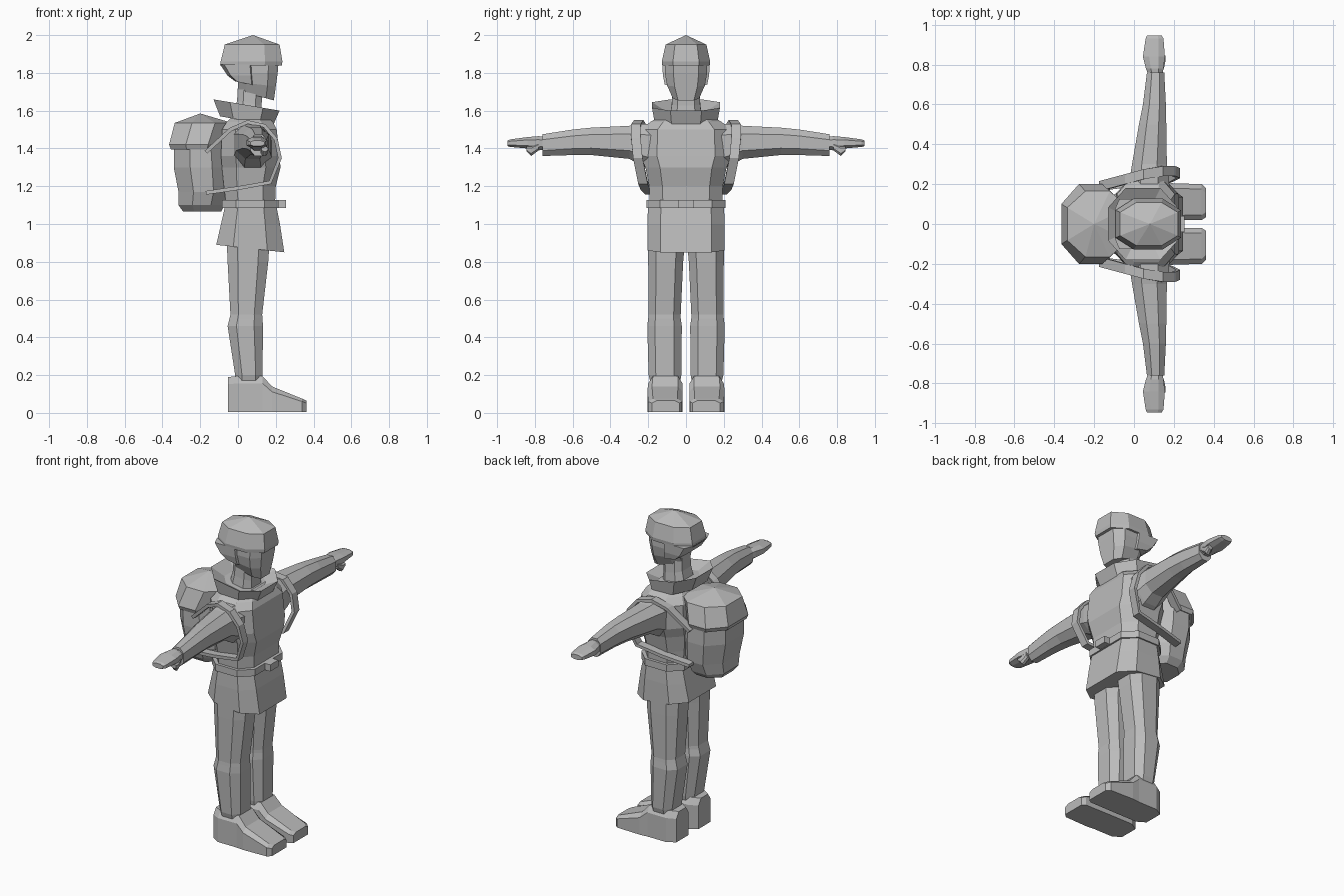
import bpy, bmesh
from mathutils import Vector

grey = bpy.data.materials.new("plain_grey")
grey.diffuse_color = (0.5, 0.5, 0.5, 1)


def finish(name, bm):
    bmesh.ops.recalc_face_normals(bm, faces=bm.faces)
    me = bpy.data.meshes.new(name)
    bm.to_mesh(me)
    bm.free()
    me.materials.append(grey)
    ob = bpy.data.objects.new(name, me)
    bpy.context.collection.objects.link(ob)
    return ob


def skin(name, rings, tip=None):
    """Join rings of points; close both ends, or end in a point."""
    bm = bmesh.new()
    vs = [[bm.verts.new(p) for p in r] for r in rings]
    n = len(vs[0])
    for a, b in zip(vs, vs[1:]):
        for i in range(n):
            j = (i + 1) % n
            bm.faces.new((a[i], a[j], b[j], b[i]))
    bm.faces.new(vs[0])
    if tip:
        t = bm.verts.new(tip)
        for i in range(n):
            bm.faces.new((vs[-1][i], vs[-1][(i + 1) % n], t))
    else:
        bm.faces.new(vs[-1])
    return finish(name, bm)


def octagon(a0, a1, b0, b1, ca, cb):
    """Rectangle with cut corners; ca and cb are cuts as a share of each side."""
    da, db = (a1 - a0) * ca, (b1 - b0) * cb
    return [(a1, b0 + db), (a1, b1 - db), (a1 - da, b1), (a0 + da, b1),
            (a0, b1 - db), (a0, b0 + db), (a0 + da, b0), (a1 - da, b0)]


def stack(name, rows, ca=0.25, cb=0.2, tip=None):
    """Upright part; rows are z, x0, x1, y0, y1 and a tilt along x."""
    rings = []
    for z, x0, x1, y0, y1, tilt in rows:
        mid = (x0 + x1) / 2
        rings.append([(x, y, z + tilt * (x - mid))
                      for x, y in octagon(x0, x1, y0, y1, ca, cb)])
    return skin(name, rings, tip)


def sym(z, x0, x1, y, tilt=0):
    return (z, x0, x1, -y, y, tilt)


# Jacket, belt and skirt
stack("jacket", [sym(1.08, -.06, .195, .19), sym(1.2, -.075, .2, .195),
                 sym(1.3, -.085, .225, .215), sym(1.36, -.09, .22, .24),
                 sym(1.5, -.085, .205, .235), sym(1.54, -.06, .185, .19),
                 sym(1.58, -.02, .14, .12)], .25, .18)
stack("jacket_skirt", [sym(.87, -.115, .245, .205, -.11), sym(1.0, -.09, .222, .205),
                       sym(1.11, -.065, .2, .2)], .25, .17)
stack("belt", [sym(1.085, -.085, .215, .21), sym(1.128, -.085, .215, .21)], .25, .17)
bm = bmesh.new()
bmesh.ops.create_cube(bm, size=1)
bmesh.ops.scale(bm, vec=(.05, .08, .042), verts=bm.verts)
bmesh.ops.translate(bm, vec=(.228, 0, 1.107), verts=bm.verts)
finish("belt_buckle", bm)

# Collar, neck and head
stack("collar", [sym(1.545, -.095, .185, .165, -.18), sym(1.63, -.13, .22, .18, -.17),
                 sym(1.59, -.06, .15, .11, -.17)], .25, .27)
stack("neck", [sym(1.55, -.03, .13, .085), sym(1.64, -.005, .125, .075, -.2),
               sym(1.74, 0, .13, .07)])
stack("face", [sym(1.68, 0, .19, .07, -.27), sym(1.74, .0, .2, .1, -.12),
               sym(1.8, -.02, .21, .112), sym(1.86, -.02, .215, .112)], .22, .2)
stack("cap", [sym(1.838, -.095, .232, .125), sym(1.86, -.092, .235, .128),
              sym(1.95, -.07, .22, .108)], .28, .23, (.08, 0, 2.0))
stack("back_hair", [sym(1.745, -.015, .085, .112, -.2), sym(1.785, -.055, .085, .122),
                    sym(1.845, -.095, .085, .126)], .12, .2)

# Backpack body and flap
stack("pack_body", [sym(1.065, -.29, -.09, .11), sym(1.1, -.315, -.07, .145),
                    sym(1.17, -.315, -.05, .17), sym(1.3, -.34, -.05, .185),
                    sym(1.42, -.34, -.06, .185)], .3, .25)
stack("pack_flap", [sym(1.395, -.355, -.08, .19), sym(1.42, -.365, -.07, .2),
                    sym(1.535, -.335, -.03, .165)], .3, .25, (-.2, 0, 1.585))

for s, side in ((1, "left"), (-1, "right")):
    # Trouser leg, bulging at the knee
    stack(side + "_leg", [(z, x0, x1, s * a, s * b, 0) for z, x0, x1, a, b in (
        (.17, -.015, .13, .03, .19), (.2, -.015, .13, .025, .198),
        (.46, -.055, .132, .022, .205), (.5, -.045, .13, .028, .2),
        (.52, -.04, .128, .028, .198), (.8, -.055, .16, .015, .2),
        (.92, -.06, .168, .004, .2))], .25, .22)

    # Boot, built from heel to toe
    skin(side + "_boot", [[(x, s * a, 0.005), (x, s * b, 0.005), (x, s * b, h * .8),
                           (x, s * (b - .025), h), (x, s * (a + .025), h), (x, s * a, h * .8)]
                          for x, a, b, h in ((-.052, .05, .17, .19), (.0, .018, .2, .195),
                                             (.13, .018, .2, .195), (.18, .018, .205, .14),
                                             (.34, .02, .2, .075), (.362, .035, .18, .065))])

    # Sleeve, hand and thumb, built outwards
    def limb(name, rows):
        skin(name, [[(x, s * y, z) for x, z in octagon(x0, x1, z0, z1, .28, .25)]
                    for y, x0, x1, z0, z1 in rows])

    limb(side + "_sleeve", [(.14, -.03, .18, 1.27, 1.53), (.24, -.02, .175, 1.31, 1.53),
                            (.3, -.01, .165, 1.345, 1.52), (.5, .025, .162, 1.365, 1.51),
                            (.6, .045, .16, 1.365, 1.5), (.76, .065, .152, 1.36, 1.475)])
    limb(side + "_hand", [(.74, .075, .14, 1.395, 1.46), (.78, .06, .148, 1.39, 1.465),
                          (.84, .045, .155, 1.4, 1.46), (.93, .058, .148, 1.408, 1.448),
                          (.945, .065, .14, 1.412, 1.442)])
    limb(side + "_thumb", [(.78, .115, .15, 1.39, 1.43), (.82, .12, .158, 1.36, 1.415),
                           (.845, .125, .158, 1.385, 1.41)])

    # Pack strap, a flat band looping round the shoulder
    path = [Vector(p) for p in ((-.17, .19, 1.38), (-.04, .225, 1.5), (.05, .25, 1.54),
                                (.14, .265, 1.52), (.2, .265, 1.45), (.222, .255, 1.35),
                                (.17, .228, 1.22), (.0, .215, 1.19), (-.17, .19, 1.165))]
    rings = []
    for i, p in enumerate(path):
        d = path[min(i + 1, 8)] - path[max(i - 1, 0)]
        n = Vector((-d.z, 0, d.x)).normalized() * .01
        w = Vector((0, .025, 0))
        rings.append([(q.x, s * q.y, q.z) for q in (p + n + w, p + n - w, p - n - w, p - n + w)])
    skin(side + "_strap", rings)
